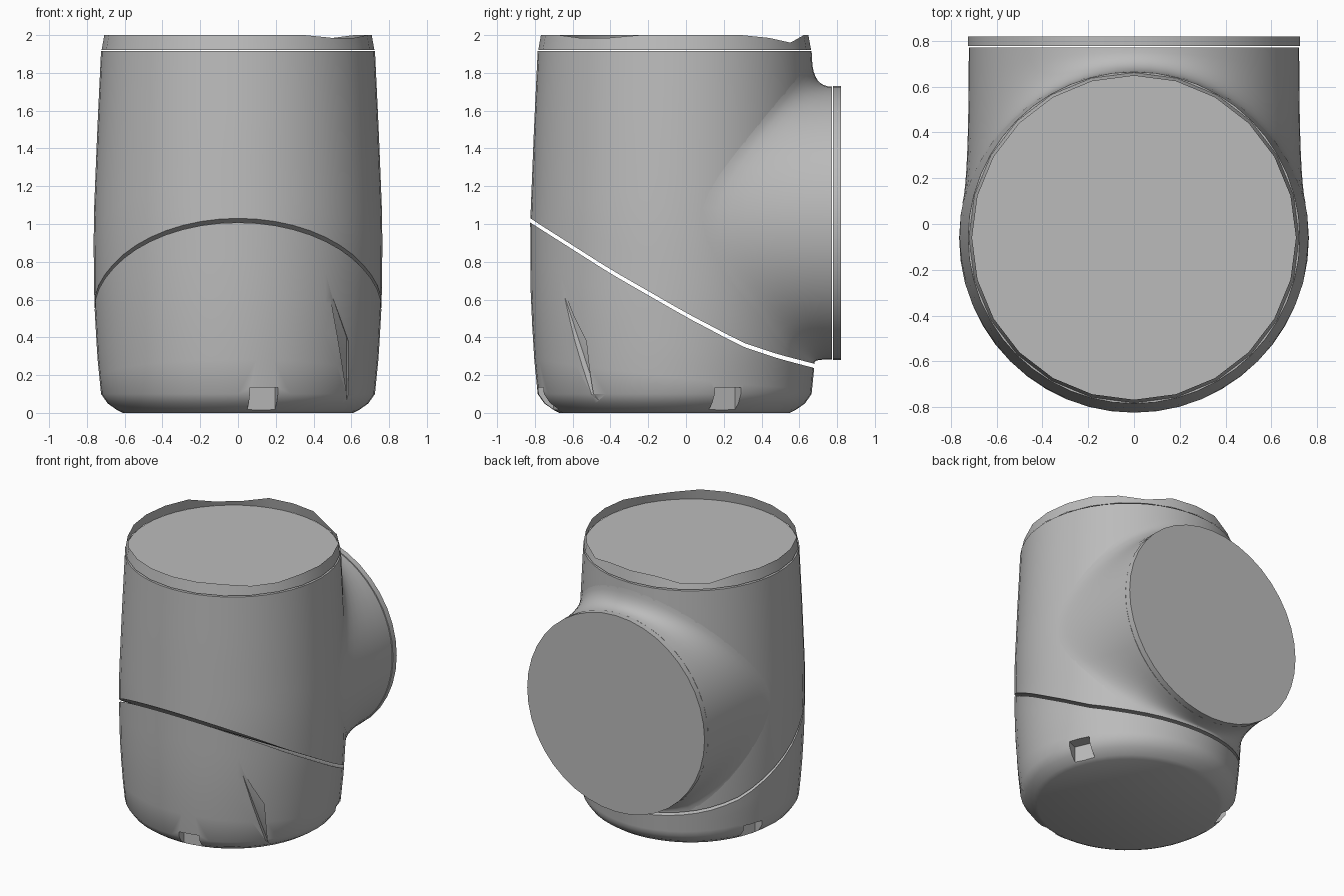
import bpy, bmesh, math, random
from mathutils import Vector

cube = bpy.data.objects.get("Cube")
if cube:
    bpy.data.objects.remove(cube, do_unlink=True)
random.seed(4)

SEG = 48          # sides of the round body
AXIS_Y = -0.06    # the body axis sits a little forward
PORT_Z, PORT_R = 1.005, 0.722
BARREL = [(0, 0.61), (0.015, 0.64), (0.05, 0.69), (0.1, 0.725), (0.3, 0.745), (0.6, 0.762),
          (1.0, 0.765), (1.5, 0.745), (1.92, 0.725)]
SEAM = [(-0.83, 1.025), (-0.4, 0.75), (0, 0.52), (0.3, 0.365), (0.5, 0.3), (0.72, 0.245)]

grey = bpy.data.materials.new("plain_grey")
grey.use_nodes = True
grey.diffuse_color = (0.5, 0.5, 0.5, 1)
grey.node_tree.nodes["Principled BSDF"].inputs["Base Color"].default_value = (0.5, 0.5, 0.5, 1)


def interp(table, t):
    for (a, u), (b, v) in zip(table, table[1:]):
        if t <= b:
            return u + (v - u) * max(0, t - a) / (b - a)
    return table[-1][1]


def finish(name, bm, normals=True):
    if normals:
        bmesh.ops.recalc_face_normals(bm, faces=bm.faces)
    mesh = bpy.data.meshes.new(name)
    bm.to_mesh(mesh)
    bm.free()
    mesh.materials.append(grey)
    obj = bpy.data.objects.new(name, mesh)
    bpy.context.collection.objects.link(obj)
    return obj


def smooth(obj, degrees=35):
    bpy.ops.object.select_all(action='DESELECT')
    bpy.context.view_layer.objects.active = obj
    obj.select_set(True)
    bpy.ops.object.shade_smooth_by_angle(angle=math.radians(degrees))


def loft(bm, rings):
    """Join closed rings of points with quads."""
    rows = [[bm.verts.new(p) for p in ring] for ring in rings]
    for low, high in zip(rows, rows[1:]):
        for i in range(len(low)):
            j = (i + 1) % len(low)
            bm.faces.new((low[i], low[j], high[j], high[i]))
    return rows


def seam_cap(bm, row):
    """Close a curved end with strips running straight across x."""
    n = len(row)
    for i in range(n // 2):
        corners = [row[i], row[i + 1], row[(n - i - 1) % n], row[(n - i) % n]]
        bm.faces.new(list(dict.fromkeys(corners)))


def body_point(i, z):
    a = math.tau * i / SEG
    r = interp(BARREL, z)
    return Vector((r * math.sin(a), AXIS_Y - r * math.cos(a), z))


def seam_height(i):
    return interp(SEAM, body_point(i, 0.6).y)


# Lower body: bevelled foot up to the slanted seam
bm = bmesh.new()
rings = [[body_point(i, z) for i in range(SEG)] for z in (0, 0.015, 0.05, 0.1)]
for k in range(1, 6):
    rings.append([body_point(i, 0.1 + (seam_height(i) - 0.112) * k / 5) for i in range(SEG)])
rows = loft(bm, rings)
bm.faces.new(rows[0])
seam_cap(bm, rows[-1])
lower_body = finish("lower_body", bm)

# Three notches round the foot and one shallow crease
cutters = []
for degrees in (-79, 23, 160):
    a = math.radians(degrees)
    bpy.ops.mesh.primitive_cube_add(
        size=1, location=(0.72 * math.cos(a), AXIS_Y + 0.72 * math.sin(a), 0.075), rotation=(0, 0, a))
    cutters.append(bpy.context.object)
    cutters[-1].scale = (0.16, 0.15, 0.12)
bm = bmesh.new()
for p in ((0.48, -0.66, 0.67), (0.575, -0.46, 0.06), (0.6, -0.55, 0.05), (0.575, -0.5, 0.4), (0.62, -0.64, 0.3)):
    bm.verts.new(p)
bmesh.ops.convex_hull(bm, input=bm.verts)
cutters.append(finish("crease_cutter", bm))
bpy.context.view_layer.objects.active = lower_body
for cutter in cutters:
    cutter.hide_render = True
    mod = lower_body.modifiers.new("cut", 'BOOLEAN')
    mod.operation, mod.solver, mod.object = 'DIFFERENCE', 'EXACT', cutter
    bpy.ops.object.modifier_apply(modifier=mod.name)
    bpy.data.objects.remove(cutter, do_unlink=True)
smooth(lower_body)

# Upper body: from the seam to the flat top
bm = bmesh.new()
rings = []
for k in range(9):
    ring = []
    for i in range(SEG):
        start = seam_height(i) + 0.01
        ring.append(body_point(i, start + (1.915 - start) * k / 8))
    rings.append(ring)
rows = loft(bm, rings)
seam_cap(bm, rows[0])
bm.faces.new(rows[-1])
smooth(finish("upper_body", bm))

# Flat disc and thin uneven lip on top
bm = bmesh.new()
bmesh.ops.create_circle(bm, cap_ends=True, segments=SEG, radius=0.715)
bmesh.ops.translate(bm, verts=bm.verts, vec=(0, AXIS_Y, 1.925))
finish("top_disc", bm, False)
bm = bmesh.new()
lip = []
for z, r in ((1.922, 0.722), (2.0, 0.708)):
    ring = []
    for i in range(24):
        a = math.tau * i / 24
        drop = random.choice((0, 0, 0, 0.015, 0.04)) if z == 2.0 else 0
        ring.append((r * math.sin(a), AXIS_Y - r * math.cos(a), z - drop))
    lip.append(ring)
loft(bm, lip)
smooth(finish("top_lip", bm, False))


# Rear neck: flared from the body out to the round port
def on_body(x, z):
    r = interp(BARREL, z)
    return Vector((x, AXIS_Y + math.sqrt(max(0, r * r - x * x)), z))


bm = bmesh.new()
STEPS = 8
neck = [[] for _ in range(STEPS + 1)]
for i in range(64):
    a = math.tau * i / 64
    c, s = math.cos(a), math.sin(a)
    rim = Vector((PORT_R * c, 0.772, PORT_Z + PORT_R * s))
    crease = on_body(PORT_R * c, PORT_Z + PORT_R * s)
    root = on_body(0.75 * c, PORT_Z + 0.86 * s)
    root = on_body(root.x, max(root.z, interp(SEAM, root.y) + 0.012))
    for k in range(STEPS + 1):
        t = k / STEPS
        neck[k].append(rim * (1 - t) ** 2 + crease * 2 * t * (1 - t) + root * t * t)
rows = loft(bm, neck)
bm.faces.new(rows[0])
smooth(finish("rear_neck", bm), 50)

# Rear port disc, a thin plate just clear of the neck
bpy.ops.mesh.primitive_cylinder_add(vertices=40, radius=PORT_R + 0.004, depth=0.043,
                                    location=(0, 0.7985, PORT_Z), rotation=(math.pi / 2, 0, 0))
port = bpy.context.object
port.name = "rear_port"
port.data.materials.append(grey)
smooth(port)
